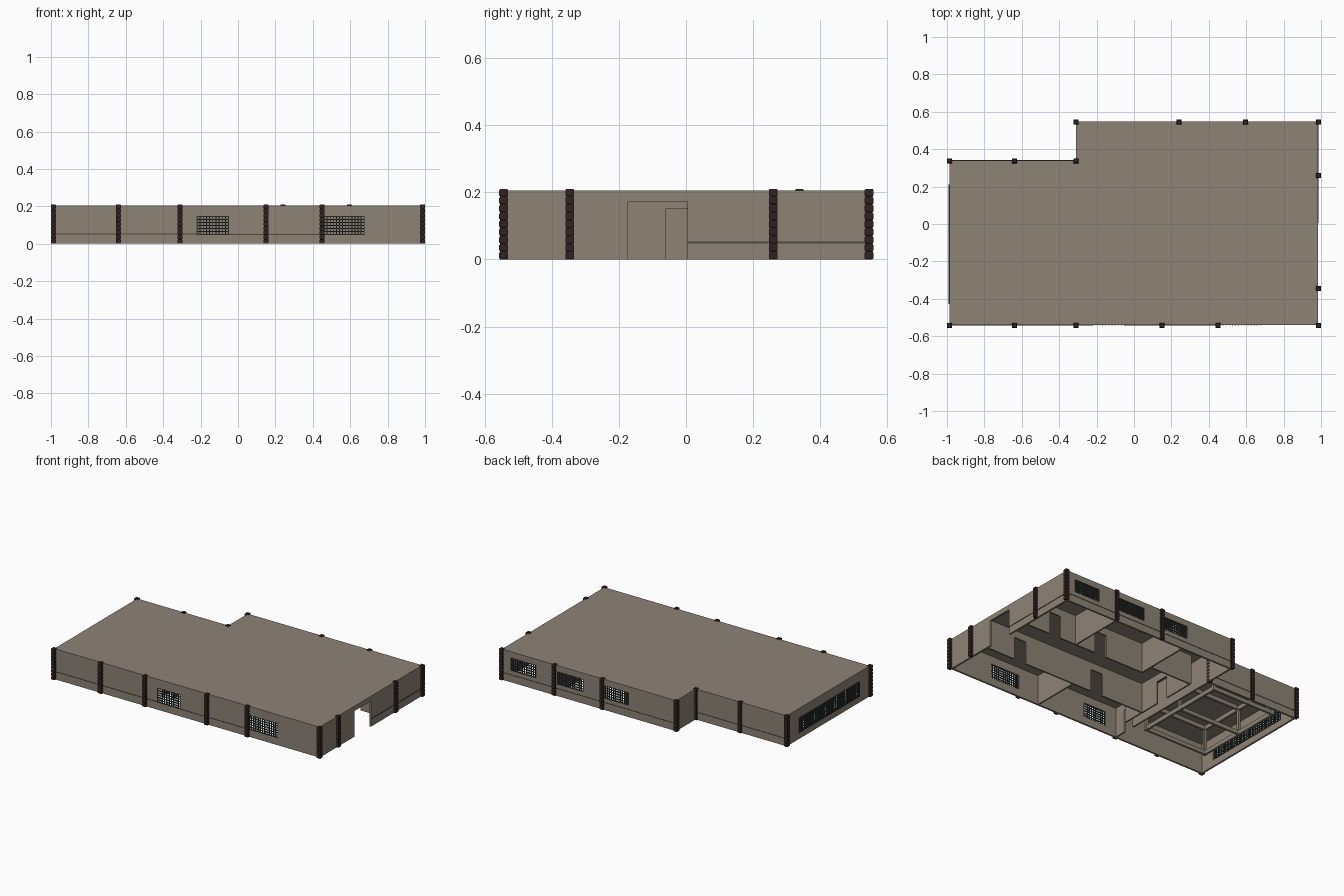
import bpy, bmesh, math
from mathutils import Matrix, Vector

if "Cube" in bpy.data.objects:
    bpy.data.objects.remove(bpy.data.objects["Cube"])


def material(name, rgb):
    m = bpy.data.materials.new(name)
    m.diffuse_color = (*rgb, 1)
    m.use_nodes = True
    m.node_tree.nodes["Principled BSDF"].inputs["Base Color"].default_value = m.diffuse_color
    return m


PLASTER = material("warm grey plaster", (0.27, 0.225, 0.18))
PILLAR = material("dark brown stone", (0.030, 0.016, 0.015))
METAL = material("dark grey metal", (0.035, 0.042, 0.042))
TRIM = material("olive grey trim", (0.075, 0.068, 0.055))


def add_object(name, bm, mat):
    bmesh.ops.recalc_face_normals(bm, faces=bm.faces)
    me = bpy.data.meshes.new(name)
    bm.to_mesh(me)
    bm.free()
    me.materials.append(mat)
    ob = bpy.data.objects.new(name, me)
    bpy.context.collection.objects.link(ob)
    return ob


def box(bm, x0, x1, y0, y1, z0, z1):
    c = Vector(((x0 + x1) / 2, (y0 + y1) / 2, (z0 + z1) / 2))
    s = Matrix.Diagonal((abs(x1 - x0), abs(y1 - y0), z1 - z0, 1))
    bmesh.ops.create_cube(bm, size=1, matrix=Matrix.Translation(c) @ s)


def run_box(bm, axis, a, b, p0, p1, z0, z1):
    """Box running from a to b along an axis, p0..p1 across it."""
    if axis == 'x':
        box(bm, a, b, p0, p1, z0, z1)
    else:
        box(bm, p0, p1, a, b, z0, z1)


def wall(name, axis, a, b, p0, p1, openings=(), top=0.2):
    """Straight wall with rectangular openings (a, b, z0, z1)."""
    bm = bmesh.new()
    at = a
    for o0, o1, z0, z1 in sorted(openings):
        run_box(bm, axis, at, o0, p0, p1, 0, top)
        if z0 > 0:
            run_box(bm, axis, o0, o1, p0, p1, 0, z0)
        run_box(bm, axis, o0, o1, p0, p1, z1, top)
        at = o1
    run_box(bm, axis, at, b, p0, p1, 0, top)
    add_object(name, bm, PLASTER)


def lattice(name, axis, opening, p, cell=0.0165):
    """Window grille filling an opening."""
    a, b, z0, z1 = opening
    bm = bmesh.new()
    h, d = 0.0022, 0.004
    nx, nz = round((b - a) / cell), round((z1 - z0) / cell)
    for i in range(nx + 1):
        u = a + (b - a) * i / nx
        run_box(bm, axis, u - h, u + h, p - d, p + d, z0, z1)
    for j in range(nz + 1):
        z = z0 + (z1 - z0) * j / nz
        run_box(bm, axis, a, b, p - d * 0.8, p + d * 0.8, z - h, z + h)
    add_object(name, bm, METAL)


# Footprint
L, R, F, B = -0.987, 0.985, -0.54, 0.547
NOTCH_X, NOTCH_Y = -0.31, 0.34
T = 0.012

# Flat roof slab
bm = bmesh.new()
pts = [(L, F), (R, F), (R, B), (NOTCH_X, B), (NOTCH_X, NOTCH_Y), (L, NOTCH_Y)]
face = bm.faces.new([bm.verts.new((x, y, 0.198)) for x, y in pts])
ext = bmesh.ops.extrude_face_region(bm, geom=[face])
bmesh.ops.translate(bm, vec=(0, 0, 0.007),
                    verts=[v for v in ext['geom'] if isinstance(v, bmesh.types.BMVert)])
add_object("roof", bm, PLASTER)

# Outer walls with window and door openings
front_win = [(-0.22, -0.05, 0.05, 0.145), (0.46, 0.675, 0.05, 0.145)]
back_win = [(0.043, 0.22, 0.08, 0.163), (0.38, 0.573, 0.08, 0.163), (0.735, 0.919, 0.08, 0.163)]
left_win = [(-0.425, 0.21, 0.045, 0.14)]
door = [(-0.172, 0.005, 0, 0.172)]
wall("front_wall", 'x', L, R, F, F + T, front_win)
wall("back_wall", 'x', NOTCH_X, R, B - T, B, back_win)
wall("left_wall", 'y', F + T, NOTCH_Y, L, L + T, left_win)
wall("right_wall", 'y', F + T, B - T, R - T, R, door)
wall("notch_back_wall", 'x', L + T, NOTCH_X + T, NOTCH_Y - T, NOTCH_Y)
wall("notch_side_wall", 'y', NOTCH_Y, B - T, NOTCH_X, NOTCH_X + T)

# Window grilles
for i, o in enumerate(front_win):
    lattice(f"front_grille_{i}", 'x', o, F + 0.002)
for i, o in enumerate(back_win):
    lattice(f"back_grille_{i}", 'x', o, B - 0.002)
lattice("left_grille", 'y', left_win[0], L - 0.002)

# Thin trim line low on the walls
bm = bmesh.new()
box(bm, L, -0.22, F - 0.002, F, 0.05, 0.054)
box(bm, -0.05, 0.46, F - 0.002, F, 0.047, 0.051)
box(bm, NOTCH_X, R, B, B + 0.002, 0.048, 0.052)
box(bm, L, NOTCH_X, NOTCH_Y, NOTCH_Y + 0.002, 0.048, 0.052)
box(bm, R, R + 0.002, 0.005, B, 0.048, 0.054)
add_object("wall_trim", bm, TRIM)

# Interior partitions
H = 0.01
DOOR = 0.15
wall("hall_back_partition", 'x', 0.07, R - T, 0.16, 0.16 + H,
     [(0.36, 0.45, 0, DOOR), (0.72, 0.80, 0, DOOR)])
wall("hall_front_partition", 'x', -0.24, R - T, -0.21, -0.21 + H,
     [(0.08, 0.17, 0, DOOR), (0.68, 0.77, 0, DOOR)])
wall("back_room_partition_right", 'y', 0.17, B - T, 0.59, 0.59 + H)
wall("back_room_partition_left", 'y', 0.17, B - T, 0.07, 0.07 + H)
wall("front_room_partition_right", 'y', F + T, -0.21, 0.30, 0.30 + H)
wall("hall_end_partition", 'y', -0.36, 0.24, -0.24, -0.24 + H, [(-0.06, 0.03, 0, DOOR)])
wall("inner_room_back_partition", 'x', -0.24, 0.07, 0.24, 0.24 + H)
wall("left_room_partition", 'y', F + T, NOTCH_Y - T, NOTCH_X, NOTCH_X + H,
     [(-0.45, -0.37, 0, DOOR)])

# Open frame inside the left room: posts, top beams and low rails
bm = bmesh.new()
x0, x1, y0, y1, w = -0.86, -0.40, -0.36, 0.27, 0.018
for x in (x0, x1):
    for y in (y0, (y0 + y1) / 2, y1):
        box(bm, x, x + w, y, y + w, 0, 0.198)
    for z in (0.0, 0.17):
        box(bm, x + 0.002, x + w - 0.002, y0, y1, z, z + 0.028)
for y in (y0, (y0 + y1) / 2, y1):
    for z in (0.0, 0.17):
        box(bm, x0, x1, y + 0.002, y + w - 0.002, z + 0.001, z + 0.027)
add_object("left_room_frame", bm, PLASTER)

# Stacked-block pillars: a square loft pinched at each joint
bm = bmesh.new()
N, HEIGHT = 9, 0.21
rings = []
for i in range(N):
    step = HEIGHT / N
    for t, r in ((0, 0.0105), (0.18, 0.0132), (0.82, 0.0132), (1, 0.0105)):
        if t == 0 and i:
            continue
        z = (i + t) * step
        rings.append([bm.verts.new((sx * r, sy * r, z))
                      for sx, sy in ((-1, -1), (1, -1), (1, 1), (-1, 1))])
for lo, hi in zip(rings, rings[1:]):
    for k in range(4):
        bm.faces.new((lo[k], lo[(k + 1) % 4], hi[(k + 1) % 4], hi[k]))
bm.faces.new(rings[0])
bm.faces.new(rings[-1])
first = add_object("pillar_0", bm, PILLAR)

spots = [(x, -0.543) for x in (-0.987, -0.64, -0.31, 0.15, 0.45, 0.987)]
spots += [(x, 0.545) for x in (-0.31, 0.24, 0.595, 0.987)]
spots += [(x, 0.338) for x in (-0.987, -0.64, -0.31)]
spots += [(0.987, 0.26), (0.987, -0.346)]
first.location = (*spots[0], 0)
for i, (x, y) in enumerate(spots[1:], 1):
    ob = bpy.data.objects.new(f"pillar_{i}", first.data)
    ob.location = (x, y, 0)
    bpy.context.collection.objects.link(ob)
